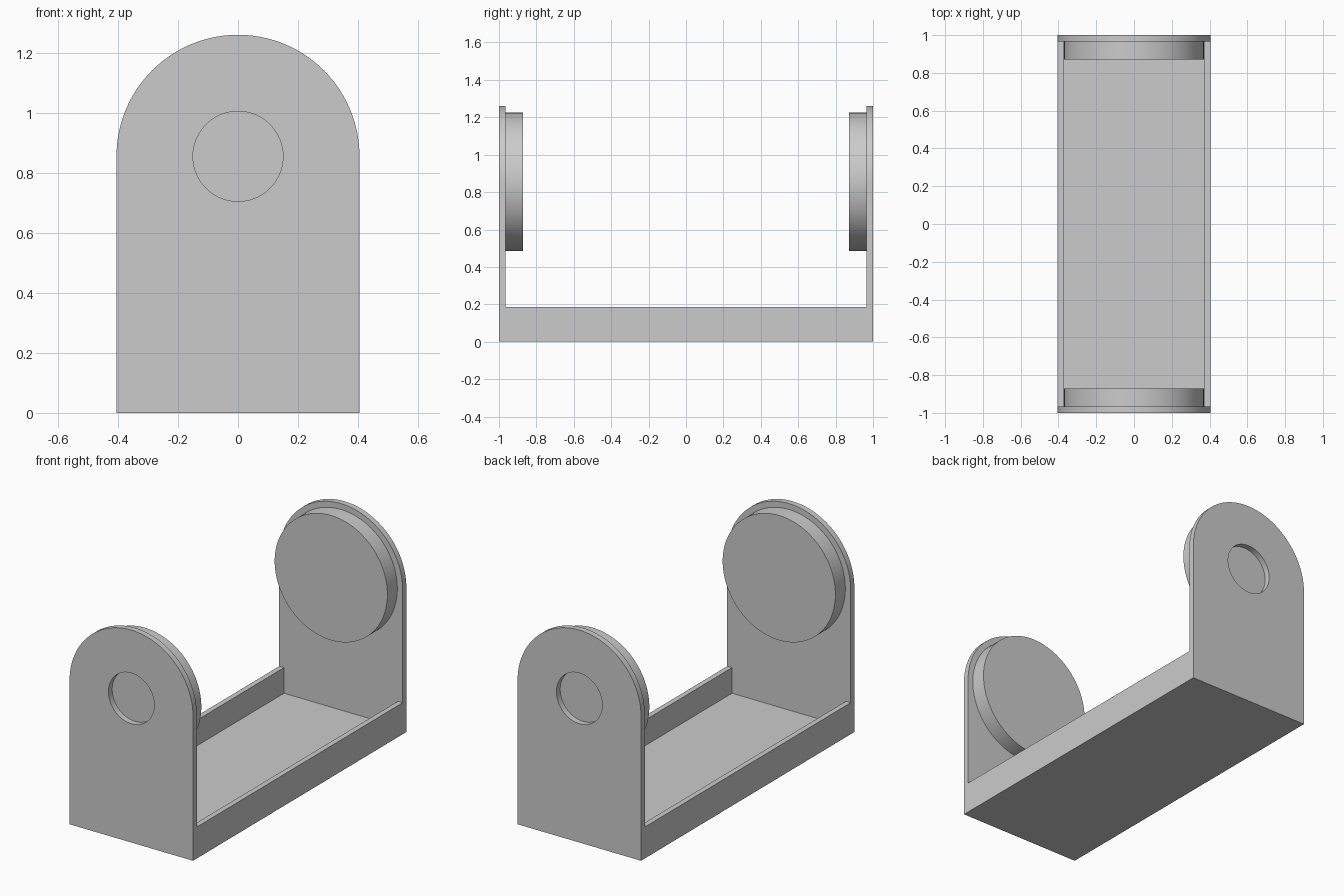
import bpy, bmesh
from math import sin, cos, pi

cube = bpy.data.objects.get("Cube")
if cube:
    bpy.data.objects.remove(cube, do_unlink=True)

HALF_W, THICK, AXIS_Z = 0.405, 0.035, 0.855
WALL_H, DISC_R, DISC_DEPTH, HOLE_R = 0.187, 0.37, 0.093, 0.15

grey = bpy.data.materials.new("plain grey")
grey.use_nodes = True
COLOUR = (0.6, 0.6, 0.6, 1)
grey.diffuse_color = COLOUR
shader = next(n for n in grey.node_tree.nodes if n.type == "BSDF_PRINCIPLED")
shader.inputs["Base Color"].default_value = COLOUR


def arc(radius, start, end, steps):
    """Points on an arc about the pivot axis, in x and z."""
    angles = [start + (end - start) * i / steps for i in range(steps + 1)]
    return [(radius * cos(a), AXIS_Z + radius * sin(a)) for a in angles]


def circle(radius):
    return arc(radius, 0, 2 * pi, 96)[:-1]


def extrude_profile(name, loops, y0, y1):
    """Fill closed x-z loops (outline, then holes) and extrude along y."""
    bm = bmesh.new()
    edges = []
    for loop in loops:
        verts = [bm.verts.new((x, y0, z)) for x, z in loop]
        edges += [bm.edges.new((v, verts[i - 1])) for i, v in enumerate(verts)]
    bmesh.ops.triangle_fill(bm, edges=edges, use_beauty=True, use_dissolve=False)
    result = bmesh.ops.extrude_face_region(bm, geom=bm.faces[:], use_keep_orig=True)
    moved = [g for g in result["geom"] if isinstance(g, bmesh.types.BMVert)]
    bmesh.ops.translate(bm, verts=moved, vec=(0, y1 - y0, 0))
    bmesh.ops.recalc_face_normals(bm, faces=bm.faces[:])
    mesh = bpy.data.meshes.new(name)
    bm.to_mesh(mesh)
    bm.free()
    mesh.materials.append(grey)
    obj = bpy.data.objects.new(name, mesh)
    bpy.context.collection.objects.link(obj)
    bpy.ops.object.select_all(action="DESELECT")
    obj.select_set(True)
    bpy.context.view_layer.objects.active = obj
    bpy.ops.object.shade_smooth_by_angle(angle=pi / 6)


# Channel-shaped tray between the end plates
inner = HALF_W - THICK * 0.9
tray = [(-HALF_W, 0), (HALF_W, 0), (HALF_W, WALL_H), (inner, WALL_H),
        (inner, THICK), (-inner, THICK), (-inner, WALL_H), (-HALF_W, WALL_H)]
extrude_profile("tray", [tray], THICK - 1, 1 - THICK)

# Round-topped end plates with a hole, each backed by a disc
plate = [(-HALF_W, 0), (HALF_W, 0)] + arc(HALF_W, 0, pi, 64)
for side, sign in (("front", -1), ("back", 1)):
    face = sign * (1 - THICK)
    extrude_profile(side + "_end_plate", [plate, circle(HOLE_R)], sign, face)
    extrude_profile(side + "_disc", [circle(DISC_R)], face, face - sign * DISC_DEPTH)
